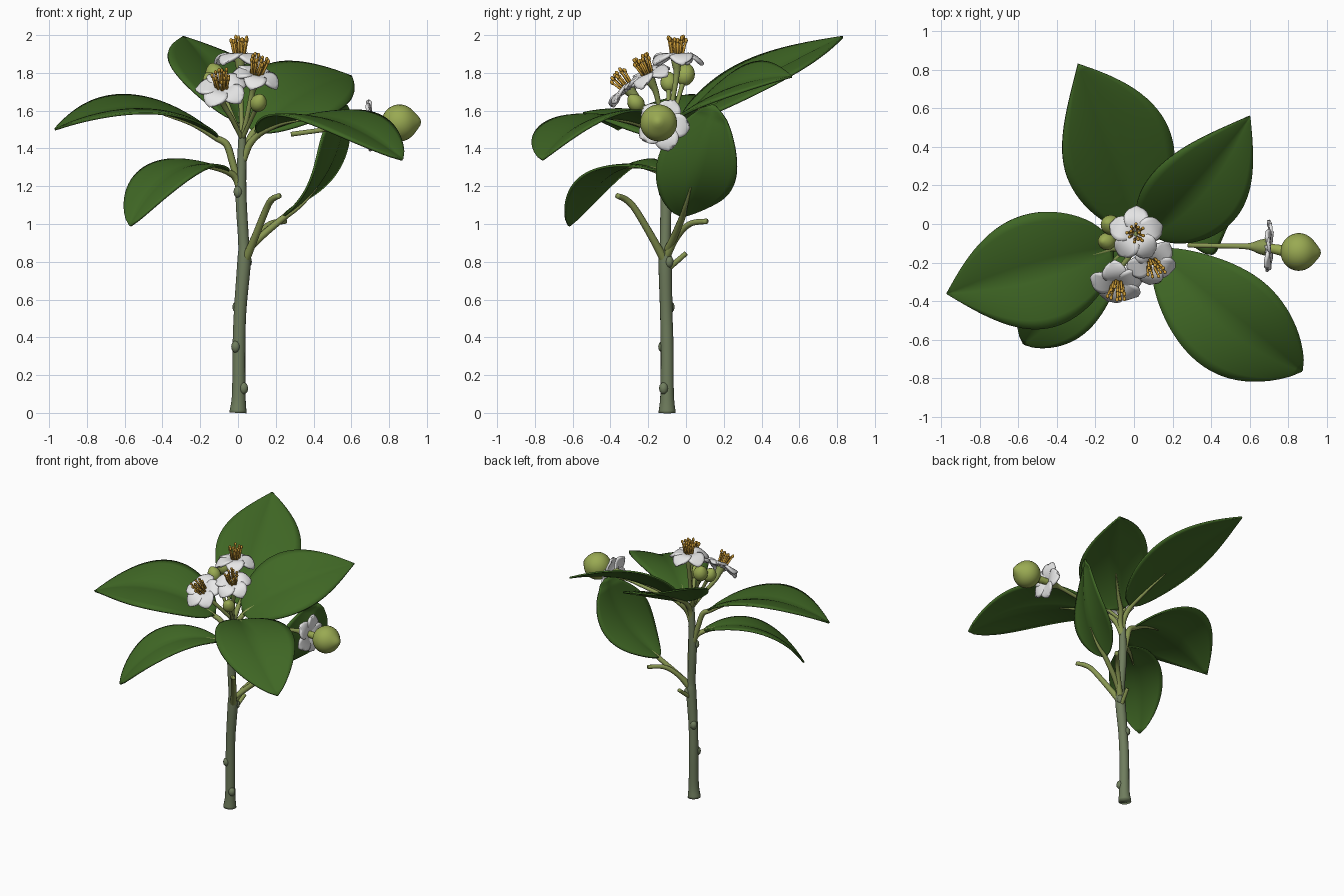
import bpy, bmesh, math, random
from mathutils import Vector as V, Matrix

if "Cube" in bpy.data.objects:
    bpy.data.objects.remove(bpy.data.objects["Cube"])

random.seed(4)

def material(name, col):
    m = bpy.data.materials.new(name)
    m.diffuse_color = (*col, 1)
    m.use_nodes = True
    m.node_tree.nodes["Principled BSDF"].inputs["Base Color"].default_value = m.diffuse_color
    return m

LEAF = material("leaf green", (0.05, 0.135, 0.018))
BARK = material("grey green bark", (0.16, 0.205, 0.11))
STALK = material("stalk olive", (0.25, 0.31, 0.085))
FRUIT = material("fruit green", (0.32, 0.40, 0.085))
WHITE = material("petal white", (0.84, 0.84, 0.84))
GOLD = material("stamen gold", (0.62, 0.34, 0.04))

def finish(bm, name, mat, thick=0):
    bmesh.ops.recalc_face_normals(bm, faces=bm.faces)
    me = bpy.data.meshes.new(name)
    bm.to_mesh(me)
    bm.free()
    me.materials.append(mat)
    me.polygons.foreach_set("use_smooth", [True] * len(me.polygons))
    ob = bpy.data.objects.new(name, me)
    bpy.context.collection.objects.link(ob)
    if thick:
        s = ob.modifiers.new("thickness", 'SOLIDIFY')
        s.thickness = thick
        s.offset = 0
    return ob

def smooth_path(pts, steps=6):
    """Catmull-Rom through (x, y, z, radius) points."""
    P = [V(p) for p in pts]
    P = [2 * P[0] - P[1]] + P + [2 * P[-1] - P[-2]]
    out = []
    for i in range(1, len(P) - 2):
        a, b, c, d = P[i - 1:i + 3]
        for k in range(steps):
            t = k / steps
            out.append(0.5 * (2 * b + (c - a) * t + (2 * a - 5 * b + 4 * c - d) * t * t
                              + (3 * b - a - 3 * c + d) * t ** 3))
    return out + [P[-2]]

def add_tube(bm, pts, sides=12, steps=6):
    path = smooth_path(pts, steps)
    rings, ref = [], None
    for i, p in enumerate(path):
        t = (path[min(i + 1, len(path) - 1)] - path[max(i - 1, 0)]).to_3d().normalized()
        if ref is None:
            ref = t.orthogonal()
        ref = (ref - t * ref.dot(t)).normalized()
        q = t.cross(ref)
        rings.append([bm.verts.new(p.to_3d() + (ref * math.cos(a) + q * math.sin(a)) * max(p[3], 0.001))
                      for a in (2 * math.pi * k / sides for k in range(sides))])
    for r, s in zip(rings, rings[1:]):
        for k in range(sides):
            bm.faces.new((r[k], r[(k + 1) % sides], s[(k + 1) % sides], s[k]))
    bm.faces.new(rings[0])
    bm.faces.new(rings[-1])

def tube(name, pts, mat, sides=12):
    bm = bmesh.new()
    add_tube(bm, pts, sides)
    return finish(bm, name, mat)

def add_ball(bm, c, r, axis=(0, 0, 1), stretch=1.0, tip=0.0, seg=10):
    """Ellipsoid along axis, with an optional pointed end."""
    rot = V((0, 0, 1)).rotation_difference(V(axis)).to_matrix().to_4x4()
    vs = bmesh.ops.create_uvsphere(bm, u_segments=seg, v_segments=max(6, seg * 2 // 3), radius=r)['verts']
    for v in vs:
        z = v.co.z / r
        v.co.z *= stretch
        if z > 0:
            v.co.z += tip * z ** 12
        v.co = rot @ v.co + V(c)

def add_grid(bm, f, nu, nv):
    g = [[bm.verts.new(f(i / nu, 2 * j / nv - 1)) for j in range(nv + 1)] for i in range(nu + 1)]
    for i in range(nu):
        for j in range(nv):
            bm.faces.new((g[i][j], g[i + 1][j], g[i + 1][j + 1], g[i][j + 1]))

# ---- leaves: arched midrib, creased blade, stalk fading into a short rib below
def leaf(name, stalk, base, mid, tip, side, half, late=0.88, sharp=0.95, fold=0.28):
    b, m, e, side = V(base), V(mid), V(tip), V(side)
    c = 2 * m - (b + e) / 2

    def frame(t):
        p = b * (1 - t) ** 2 + c * 2 * t * (1 - t) + e * t * t
        d = ((c - b) * (1 - t) + (e - c) * t).normalized()
        s = (side - d * side.dot(d)).normalized()
        n = d.cross(s)
        return p, s, n if n.z > 0 else -n

    def blade(t, v):
        p, s, n = frame(t)
        w = half * max(0.004, math.sin(math.pi * min(1, t ** late))) ** (0.6 + (sharp - 0.6) * t)
        a = abs(v)
        return p + s * v * w * 0.98 + n * w * fold * (a - 0.6 * a * a)

    bm = bmesh.new()
    add_grid(bm, blade, 28, 12)
    finish(bm, name, LEAF, 0.012)
    rib = []
    for t in (0, 0.1, 0.2, 0.35):
        p, s, n = frame(t)
        rib.append((*(p - n * 0.006), 0.015 * (1 - t / 0.4) + 0.002))
    tube(name + "_stalk", [(*p, 0.019) for p in stalk] + rib, STALK, 10)

leaf("left_leaf", [(0.01, -0.10, 1.18), (-0.03, -0.11, 1.33), (-0.06, -0.12, 1.42)],
     (-0.11, -0.13, 1.46), (-0.52, -0.245, 1.60), (-0.97, -0.36, 1.50), (-0.25, 0.95, 0.16), 0.31, 0.92)
leaf("lower_left_leaf", [(0.015, -0.10, 1.16), (-0.01, -0.11, 1.24)],
     (-0.05, -0.14, 1.28), (-0.34, -0.39, 1.27), (-0.57, -0.62, 0.99), (0.7, -0.7, -0.12), 0.19, 1.15, 0.7)
leaf("back_leaf", [(0.02, -0.10, 1.36), (0.025, -0.08, 1.45)],
     (0.02, -0.02, 1.53), (-0.10, 0.40, 1.77), (-0.29, 0.83, 1.99), (0.57, 0.1, -0.15), 0.30, 0.92)
leaf("back_right_leaf", [(0.025, -0.10, 1.34), (0.05, -0.09, 1.42)],
     (0.08, -0.05, 1.49), (0.34, 0.20, 1.70), (0.60, 0.56, 1.78), (0.38, -0.33, -0.27), 0.27, 0.86)
leaf("front_right_leaf", [(0.025, -0.10, 1.33), (0.06, -0.115, 1.42)],
     (0.11, -0.14, 1.48), (0.47, -0.48, 1.55), (0.87, -0.76, 1.34), (0.4, 0.3, 0.02), 0.275, 1.12, 0.75)
leaf("lower_right_leaf", [(0.05, -0.10, 0.86), (0.13, -0.06, 0.94)],
     (0.24, -0.02, 1.04), (0.47, 0.05, 1.28), (0.57, 0.15, 1.63), (0.2, 0.42, 0.15), 0.22, 1.05, 0.6)

# ---- main stem with bud scars
bm = bmesh.new()
add_tube(bm, [(0.0, -0.10, 0.0, 0.046), (0.004, -0.10, 0.10, 0.036), (0.005, -0.10, 0.35, 0.034),
              (0.012, -0.105, 0.55, 0.033), (0.032, -0.11, 0.80, 0.036), (0.03, -0.11, 0.90, 0.029),
              (0.016, -0.105, 1.15, 0.029), (0.02, -0.10, 1.35, 0.024), (0.022, -0.10, 1.48, 0.019)], 18)
for x, y, z in ((-0.012, -0.122, 0.35), (0.03, -0.118, 0.13), (-0.006, -0.085, 0.56),
                (0.05, -0.09, 0.80), (0.0, -0.12, 1.17)):
    add_ball(bm, (x, y, z), 0.025, stretch=1.3)
finish(bm, "main_stem", BARK)

# ---- bare side stalks
tube("front_twig", [(0.035, -0.11, 0.80, 0.024), (0.09, -0.18, 0.93, 0.02), (0.15, -0.27, 1.08, 0.018),
                    (0.18, -0.32, 1.13, 0.017), (0.22, -0.365, 1.15, 0.014)], STALK)
tube("back_twig", [(0.035, -0.11, 0.82, 0.024), (0.10, -0.05, 0.93, 0.018), (0.17, 0.02, 1.00, 0.016),
                   (0.25, 0.11, 1.015, 0.014)], STALK)
tube("short_twig", [(0.035, -0.10, 0.76, 0.016), (0.05, -0.04, 0.81, 0.014), (0.06, 0.0, 0.845, 0.013)], STALK)

# ---- flowers
def flower(name, c, axis, root, spin=0.0, size=0.14, droop=0.02, cup=0.034, stamens=True):
    c, axis = V(c), V(axis).normalized()
    R = V((0, 0, 1)).rotation_difference(axis).to_matrix().to_4x4()
    M = Matrix.Translation(c) @ R @ Matrix.Rotation(spin, 4, 'Z')
    bm = bmesh.new()
    for k in range(5):
        K = M @ Matrix.Rotation(2 * math.pi * k / 5, 4, 'Z')

        def petal(t, v):
            w = size * 0.46 * (0.2 + 0.8 * math.sin(math.pi * min(1, 0.08 + 0.92 * t ** 1.25)) ** 0.6 if t < 1 else 0.15)
            r = 0.015 + (size - 0.015) * t * (1 - 0.06 * v * v)
            return K @ V((r, v * w, 0.02 * math.sin(t * 2.8) - droop * t * t + 0.008 * v * t))
        add_grid(bm, petal, 10, 6)
    finish(bm, name + "_petals", WHITE, 0.016)
    # flower stalk swelling into a cup
    rt, under = V(root), c - axis * 0.10
    tube(name + "_stalk", [(*rt, 0.013), (*((rt + under) / 2 + axis * 0.01), 0.013), (*under, 0.016),
                           (*(c - axis * 0.04), cup * 0.75), (*(c + axis * 0.004), cup)], STALK)
    if stamens:
        bm = bmesh.new()
        for k in range(12):
            a = k * 2.4
            r = 0.015 + 0.028 * math.sqrt(k / 12)
            h = random.uniform(0.08, 0.105)
            p, q = [M @ V((f * r * math.cos(a), f * r * math.sin(a), z)) for f, z in ((0.7, 0.0), (1.2, h))]
            add_tube(bm, [(*p, 0.0075), (*q, 0.006)], 6, 2)
            add_ball(bm, q, 0.0095, axis, 1.5, seg=6)
        finish(bm, name + "_stamens", GOLD)

top = (0.022, -0.10, 1.45)
flower("top_flower", (0.01, -0.05, 1.885), (0.0, 0.0, 1), top, 0.3, 0.14, 0.045)
flower("right_flower", (0.095, -0.20, 1.785), (0.2, -0.42, 0.9), top, 0.9, 0.13, 0.03)
flower("front_flower", (-0.085, -0.305, 1.715), (-0.05, -0.65, 0.75), top, 0.5)
flower("side_flower", (0.685, -0.12, 1.525), (1, -0.04, 0.06), (0.28, -0.11, 1.475), 0.2, 0.14, 0.0, 0.048, False)

# ---- fruit on the side flower
bm = bmesh.new()
add_tube(bm, [(0.68, -0.12, 1.525, 0.022), (0.78, -0.14, 1.53, 0.03)], 12)
add_ball(bm, (0.855, -0.145, 1.535), 0.098, (1, -0.04, 0.06), 0.97, 0.02, 28)
finish(bm, "fruit", FRUIT)

# ---- closed buds on thin stalks
for i, (c, r) in enumerate((((0.108, -0.265, 1.64), 0.044), ((-0.12, -0.005, 1.79), 0.052),
                            ((-0.14, -0.09, 1.75), 0.046))):
    c = V(c)
    ax = (c - V(top)).normalized()
    s = c - ax * r
    bm = bmesh.new()
    add_ball(bm, c, r, ax, 1.15, 0.008, 16)
    finish(bm, f"bud_{i + 1}", FRUIT)
    mid = (V(top) + s) / 2
    tube(f"bud_stalk_{i + 1}", [(*top, 0.012), (*mid, 0.011), (*s, 0.014), (*(s + ax * 0.02), 0.026)], STALK)
